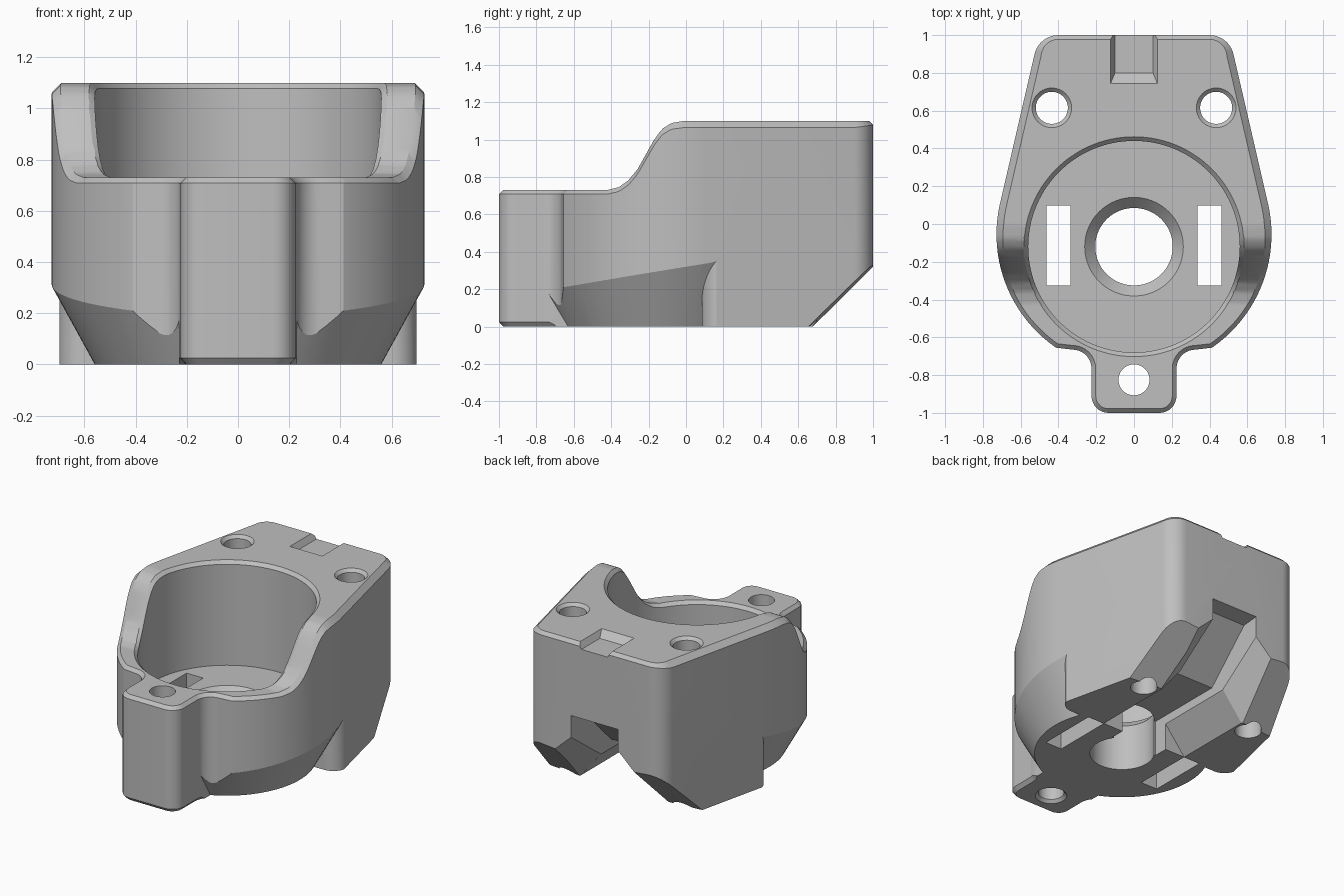
import bpy, bmesh, math
from mathutils import Vector

if "Cube" in bpy.data.objects:
    bpy.data.objects.remove(bpy.data.objects["Cube"], do_unlink=True)

GREY = (0.52, 0.52, 0.52, 1)
grey = bpy.data.materials.new("plain_grey")
grey.use_nodes = True
grey.diffuse_color = GREY
grey.node_tree.nodes["Principled BSDF"].inputs["Base Color"].default_value = GREY

BORE_Y = -0.12
FLOOR_Z = 0.38
TOP_STEP = [(-0.42, 0.73), (-0.36, 0.745), (-0.31, 0.78), (-0.26, 0.84),
            (-0.17, 1.0), (-0.13, 1.055), (-0.08, 1.088), (-0.01, 1.1)]
RIM_WIDTH = [(-0.4, 0.022), (0.0, 0.036), (0.9, 0.036), (1.0, 0.022)]


def along(table, y):
    """Value of a (depth, value) table at depth y."""
    if y <= table[0][0]:
        return table[0][1]
    for (y0, v0), (y1, v1) in zip(table, table[1:]):
        if y <= y1:
            return v0 + (v1 - v0) * (y - y0) / (y1 - y0)
    return table[-1][1]


def top_height(y):
    return along(TOP_STEP, y)


def arc(cx, cy, r, a0, a1, n):
    angles = [math.radians(a0 + (a1 - a0) * i / n) for i in range(n + 1)]
    return [Vector((cx + r * math.cos(a), cy + r * math.sin(a))) for a in angles]


def make_object(name, bm):
    bmesh.ops.recalc_face_normals(bm, faces=bm.faces[:])
    mesh = bpy.data.meshes.new(name)
    bm.to_mesh(mesh)
    bm.free()
    mesh.materials.append(grey)
    obj = bpy.data.objects.new(name, mesh)
    bpy.context.collection.objects.link(obj)
    return obj


def loft(name, rings, cap_top=True):
    """Closed rings of 3D points joined by quads and capped."""
    bm = bmesh.new()
    loops = [[bm.verts.new(p) for p in ring] for ring in rings]
    n = len(loops[0])
    for a, b in zip(loops, loops[1:]):
        for i in range(n):
            j = (i + 1) % n
            bm.faces.new((a[i], a[j], b[j], b[i]))
    bm.faces.new(loops[0])
    if cap_top:
        bm.faces.new(loops[-1])
    else:
        # strips across the mirrored halves follow the stepped top
        last = loops[-1]
        for i in range(n // 2 - 1):
            bm.faces.new((last[i], last[i + 1], last[n - 2 - i], last[n - 1 - i]))
    return make_object(name, bm)


def turned(name, x, y, profile, n=64):
    """Round solid from (radius, height) pairs."""
    return loft(name, [[(p.x, p.y, z) for p in arc(x, y, r, 0, 360, n)[:-1]]
                       for r, z in profile])


def side_prism(name, points, x0, x1):
    """Depth/height profile pulled across the width."""
    return loft(name, [[(x, y, z) for y, z in points] for x in (x0, x1)])


def box(name, x0, x1, y0, y1, z0, z1):
    return side_prism(name, [(y0, z0), (y1, z0), (y1, z1), (y0, z1)], x0, x1)


def cut(target, cutter, keep=False):
    mod = target.modifiers.new("cut", 'BOOLEAN')
    mod.operation = 'DIFFERENCE'
    mod.solver = 'EXACT'
    mod.object = cutter
    graph = bpy.context.evaluated_depsgraph_get()
    mesh = bpy.data.meshes.new_from_object(target.evaluated_get(graph))
    target.modifiers.clear()
    target.data = mesh
    if not keep:
        bpy.data.objects.remove(cutter, do_unlink=True)


# Plan outline of one half, from the front tab to the back corner
half = (arc(0.135, -0.91, 0.09, -90, 0, 8)
        + arc(0.325, -0.765, 0.1, 180, 90, 8)
        + arc(0, -0.055, 0.728, -55.5, 13, 48)
        + arc(0.40, 0.87, 0.13, 13, 90, 10))


def inset(points):
    """Outline moved inwards by the local rim width."""
    result = []
    ext = [Vector((-points[0].x, points[0].y))] + points + [Vector((-points[-1].x, points[-1].y))]
    for a, b, c in zip(ext, ext[1:], ext[2:]):
        n1 = Vector(((b - a).y, -(b - a).x)).normalized()
        n2 = Vector(((c - b).y, -(c - b).x)).normalized()
        n = (n1 + n2).normalized()
        result.append(b - n * along(RIM_WIDTH, b.y) / n.dot(n1))
    return result


def ring(points, height):
    right = [(p.x, p.y, height(p.y)) for p in points]
    return right + [(-x, y, z) for x, y, z in reversed(right)]


# Body with chamfered rim and chamfered tab foot
small = inset(half)
foot = [s if p.y < -0.7 else p for p, s in zip(half, small)]
body = loft("motor_mount_body", [
    ring(foot, lambda y: 0.0),
    ring(half, lambda y: 0.025),
    ring(half, lambda y: top_height(y) - along(RIM_WIDTH, y)),
    ring(small, top_height)], cap_top=False)

# Round pocket with a chamfer that follows the step
bore_rings = []
for r, lift in ((0.56, None), (0.56, -0.022), (0.588, 0.006), (0.588, 0.8)):
    bore_rings.append([(p.x, p.y, FLOOR_Z if lift is None else top_height(p.y) + lift)
                       for p in arc(0, BORE_Y, r, 0, 360, 112)[:-1]])
bore_rings.append([(x, y, 2.0) for x, y, z in bore_rings[-1]])
cut(body, loft("pocket_cutter", bore_rings))

# Centre hole with countersink in the pocket floor
cut(body, turned("centre_hole_cutter", 0, BORE_Y,
                 [(0.205, -0.1), (0.205, FLOOR_Z - 0.06), (0.275, FLOOR_Z + 0.015)], 80))

# Screw holes
cut(body, turned("tab_hole_cutter", 0, -0.825,
                 [(0.115, -0.015), (0.082, 0.02), (0.082, 1.3)], 40))
for s in (-1, 1):
    cut(body, turned("rear_hole_cutter", s * 0.435, 0.615,
                     [(0.085, -0.1), (0.085, 1.08), (0.115, 1.11)], 40))

# Conical underside around the front, leaving the tab and round-cornered legs
cone = turned("cone_helper", 0, BORE_Y, [(0.45, -0.2), (0.835, 0.5)], 112)
plan = ([(0.23, -0.95), (1.0, -0.95), (1.0, 0.185)]
        + [tuple(p) for p in arc(0.60, 0.185, 0.1, 0, -90, 10)] + [(0.23, 0.085)])
for s in (-1, 1):
    trim = loft("underside_cutter", [[(s * x, y, z) for x, y in plan] for z in (-0.1, 0.4)])
    cut(trim, cone, keep=True)
    cut(body, trim)
bpy.data.objects.remove(cone, do_unlink=True)

# Sloped lower back edge, turned slightly outwards on each leg
for s in (-1, 1):
    cut(body, loft("back_slope_cutter", [
        [(s * x, y - 0.1, -0.1), (s * x, y + 0.6, -0.1), (s * x, y + 0.6, 0.6)]
        for x, y in ((0.1, 0.7), (1.0, 0.615))]))

# Wire channel from the back to the centre hole
cut(body, side_prism("channel_cutter",
                     [(0.0, -0.1), (1.2, -0.1), (1.2, 0.6), (0.88, 0.57),
                      (0.56, 0.25), (0.0, 0.25)], -0.18, 0.18))

# Flared lower edges of the channel, rising along the back slope
flare = []
for y, z, wide, deep in ((0.1, 0, 0.335, 0.2), (0.67, 0, 0.335, 0.2), (1.01, 0.33, 0.3, 0.12)):
    spread = wide - 0.17
    flare.append([(-wide - spread, y, z - deep), (wide + spread, y, z - deep),
                  (0.17, y, z + deep), (-0.17, y, z + deep)])
cut(body, loft("flare_cutter", flare))

# Long slots through the pocket floor
for s in (-1, 1):
    cut(body, box("slot_cutter", s * 0.335, s * 0.462, -0.325, 0.098, -0.1, 0.7))

# Shallow notch with sloped sides in the top back edge
cut(body, loft("top_notch_cutter", [
    [(-0.1, 0.8, 1.06), (0.1, 0.8, 1.06), (0.1, 1.1, 1.06), (-0.1, 1.1, 1.06)],
    [(-0.13, 0.73, 1.11), (0.13, 0.73, 1.11), (0.13, 1.1, 1.11), (-0.13, 1.1, 1.11)]]))

bpy.ops.object.select_all(action='DESELECT')
body.select_set(True)
bpy.context.view_layer.objects.active = body
bpy.ops.object.shade_smooth_by_angle(angle=math.radians(25))
